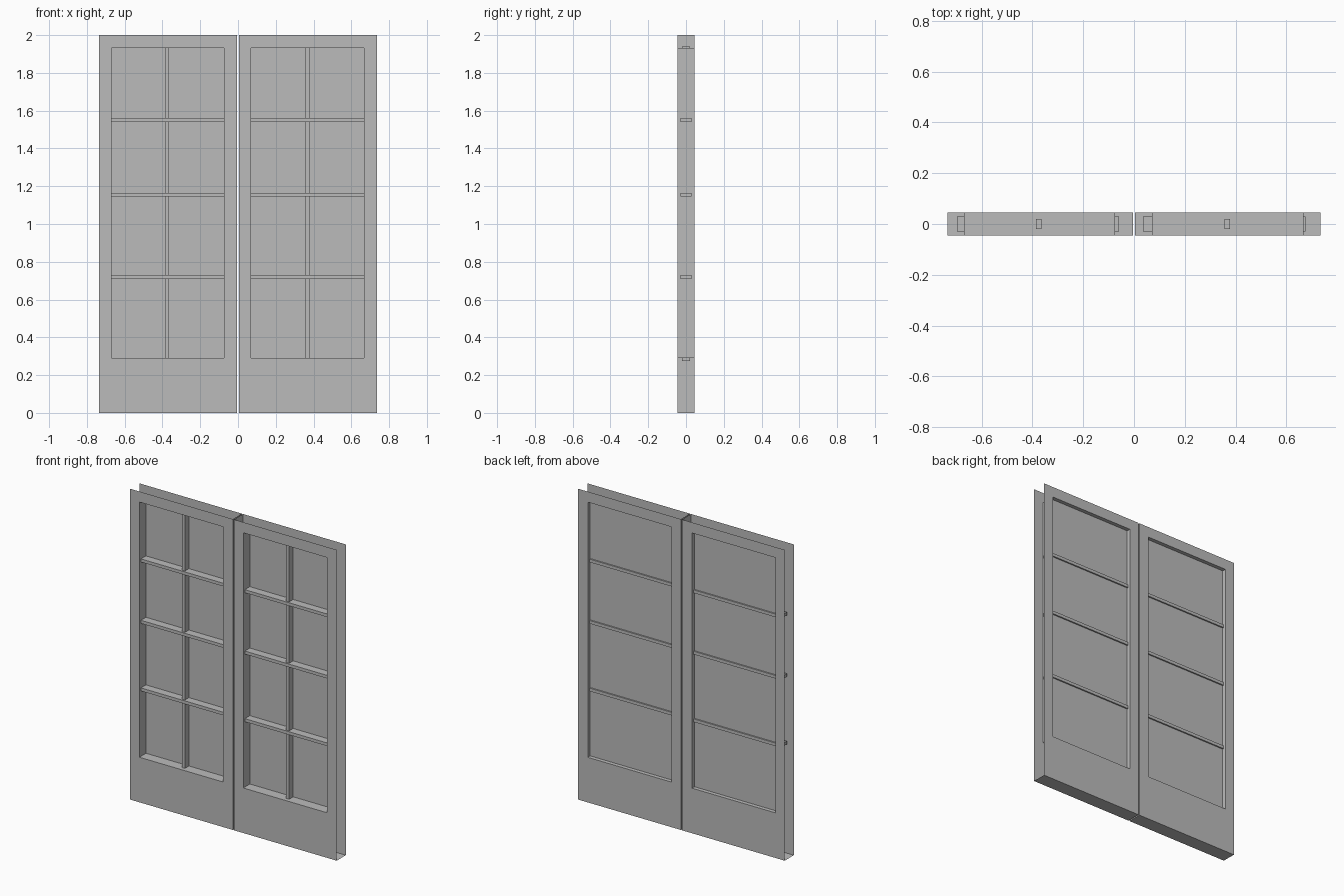
import bpy
import bmesh

if "Cube" in bpy.data.objects:
    bpy.data.objects.remove(bpy.data.objects["Cube"], do_unlink=True)

grey = bpy.data.materials.new("plain_grey")
grey.use_nodes = True
colour = (0.5, 0.5, 0.5, 1)
grey.diffuse_color = colour
grey.node_tree.nodes["Principled BSDF"].inputs["Base Color"].default_value = colour

HALF_DEPTH = 0.046
TOP = 2.0
SILL, HEAD = 0.29, 1.932
PANE_Y = 0.021


def finish(name, bm):
    mesh = bpy.data.meshes.new(name)
    bm.to_mesh(mesh)
    bm.free()
    mesh.materials.append(grey)
    obj = bpy.data.objects.new(name, mesh)
    bpy.context.collection.objects.link(obj)
    return obj


def box(name, low, high):
    bm = bmesh.new()
    bmesh.ops.create_cube(bm, size=1)
    for v in bm.verts:
        for i in range(3):
            v.co[i] = high[i] if v.co[i] > 0 else low[i]
    return finish(name, bm)


def rectangle(bm, x0, x1, z0, z1, y):
    return [bm.verts.new((x, y, z)) for x, z in ((x0, z0), (x1, z0), (x1, z1), (x0, z1))]


def leaf_shell(name, outer, inner, inner_wall):
    """Hollow leaf: two framed skins, window reveals, a bottom and a meeting wall."""
    bm = bmesh.new()
    rings = []
    for y in (-HALF_DEPTH, HALF_DEPTH):
        edge = rectangle(bm, *outer, 0, TOP, y)
        hole = rectangle(bm, *inner, SILL, HEAD, y)
        rings.append((edge, hole))
        for i in range(4):
            j = (i + 1) % 4
            quad = [edge[i], edge[j], hole[j], hole[i]]
            bm.faces.new(quad if y < 0 else quad[::-1])
    (front, front_hole), (back, back_hole) = rings
    for i in range(4):
        j = (i + 1) % 4
        bm.faces.new((front_hole[i], front_hole[j], back_hole[j], back_hole[i]))
    # The top and the outer side stay open
    for i in (0, inner_wall):
        j = (i + 1) % 4
        bm.faces.new((front[j], front[i], back[i], back[j]))
    return finish(name, bm)


def pane(name, x0, x1):
    bm = bmesh.new()
    bm.faces.new(rectangle(bm, x0, x1, SILL, HEAD, PANE_Y))
    return finish(name, bm)


# side, outer edges, window edges, horizontal bar ends, vertical bar centre, meeting side
leaves = (
    ("right", (-0.735, -0.004), (-0.67, -0.075), (-0.697, -0.06), -0.375, 1),
    ("left", (0.004, 0.735), (0.07, 0.667), (0.036, 0.676), 0.367, 3),
)

for side, outer, window, bar, middle, wall in leaves:
    leaf_shell(side + "_door_leaf", outer, window, wall)
    pane(side + "_window_pane", *window)
    # Glazing bars
    box(side + "_vertical_bar", (middle - 0.011, -0.02, 0.275), (middle + 0.011, 0.02, 1.94))
    for row, z in zip(("lower", "middle", "upper"), (0.72, 1.155, 1.55)):
        box(f"{side}_{row}_bar", (bar[0], -0.03, z - 0.01), (bar[1], 0.03, z + 0.01))
